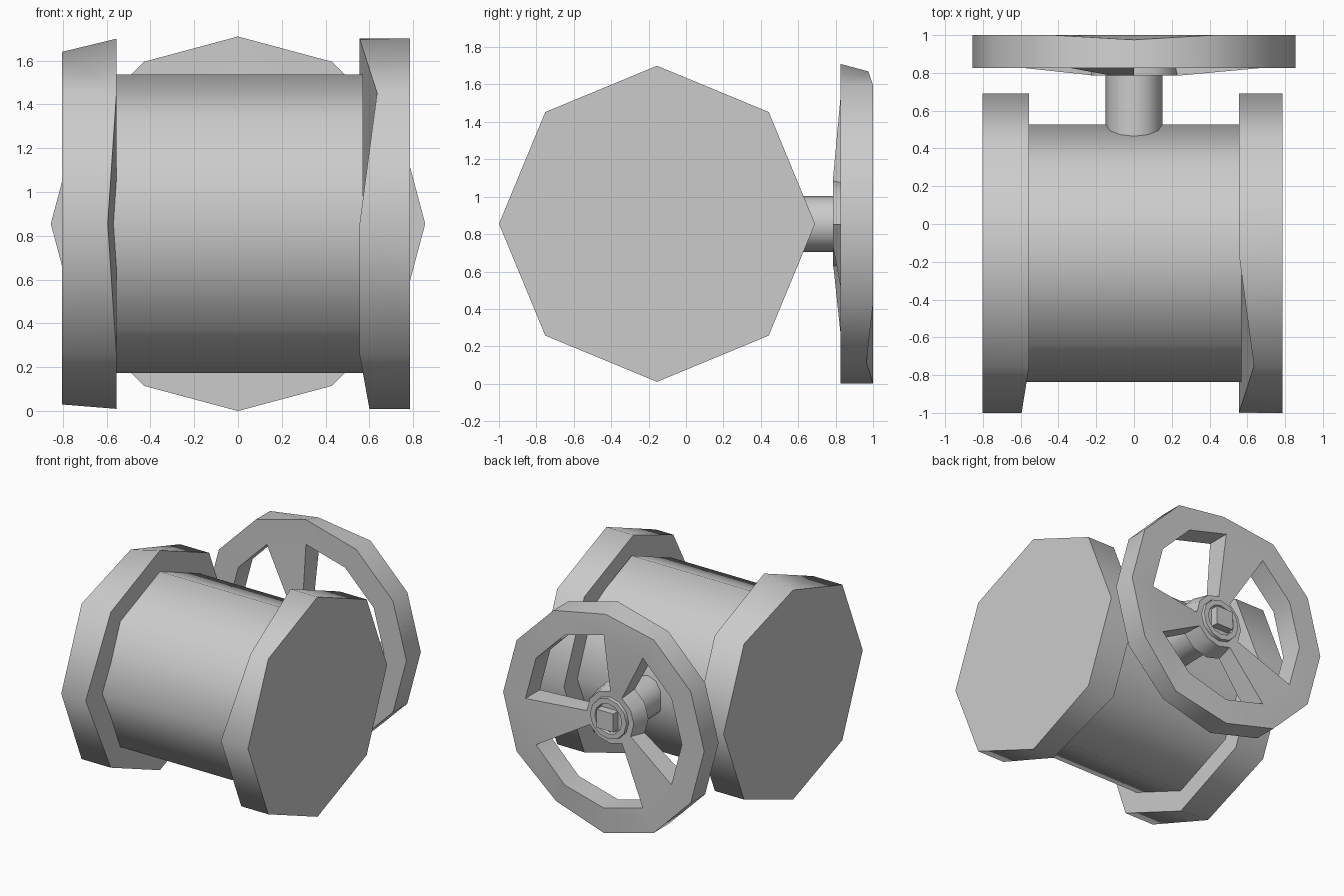
import bpy, bmesh
from math import sin, cos, pi, radians
from mathutils import Vector, Matrix

cube = bpy.data.objects.get("Cube")
if cube:
    bpy.data.objects.remove(cube, do_unlink=True)

metal = bpy.data.materials.new("cast_grey")
metal.use_nodes = True
GREY = (0.6, 0.6, 0.6, 1)
metal.diffuse_color = GREY
metal.node_tree.nodes["Principled BSDF"].inputs["Base Color"].default_value = GREY

MID_Y, MID_Z = -0.155, 0.855


def finish(name, bm, smooth=50):
    bmesh.ops.recalc_face_normals(bm, faces=bm.faces[:])
    mesh = bpy.data.meshes.new(name)
    bm.to_mesh(mesh)
    bm.free()
    mesh.materials.append(metal)
    obj = bpy.data.objects.new(name, mesh)
    bpy.context.collection.objects.link(obj)
    if smooth:
        bpy.ops.object.select_all(action='DESELECT')
        obj.select_set(True)
        bpy.context.view_layer.objects.active = obj
        bpy.ops.object.shade_smooth_by_angle(angle=radians(smooth))
    return obj


def loft(bm, rings):
    """Skin a list of vertex rings and return the side faces."""
    n = len(rings[0])
    for a, b in zip(rings, rings[1:]):
        for i in range(n):
            j = (i + 1) % n
            bm.faces.new((a[i], a[j], b[j], b[i]))


def ring_x(bm, x, r, n=8):
    return [bm.verts.new((x, MID_Y + r * cos(2 * pi * i / n), MID_Z + r * sin(2 * pi * i / n)))
            for i in range(n)]


def ring_y(bm, y, r, n=12, turn=0):
    return [bm.verts.new((r * cos(2 * pi * i / n + turn), y, MID_Z + r * sin(2 * pi * i / n + turn)))
            for i in range(n)]


def drum(name, x0, x1, r, tweak=None):
    bm = bmesh.new()
    a, b = ring_x(bm, x0, r), ring_x(bm, x1, r)
    if tweak:
        tweak(a, b)
    loft(bm, [a, b])
    for ring in (a, b):
        bm.faces.new(ring)
    return finish(name, bm)


def turned(name, profile, n=12, turn=0, smooth=35):
    """Closed solid along y from (y, radius) pairs."""
    bm = bmesh.new()
    rings = [ring_y(bm, y, r, n, turn) for y, r in profile]
    loft(bm, rings)
    bm.faces.new(rings[0])
    bm.faces.new(rings[-1])
    return finish(name, bm, smooth)


# Uneven worn corners of the end flanges
def wear_right(outer, inner):
    inner[4].co.x = -0.595
    outer[2].co.z = 1.64
    outer[6].co.z = 0.03


def wear_left(inner, outer):
    inner[3].co.x = 0.635
    inner[6].co.x = 0.60


# Valve body and end flanges
drum("body", -0.57, 0.57, 0.682)
drum("right_flange", -0.803, -0.555, 0.845, wear_right)
drum("left_flange", 0.555, 0.785, 0.845, wear_left)

# Stem joining the body to the handwheel
turned("stem", [(0.3, 0.15), (0.85, 0.15)], smooth=50)

# Handwheel: twelve sided rim with three dished, tapering spokes
bm = bmesh.new()
outer_f, outer_b = ring_y(bm, 0.825, 0.855), ring_y(bm, 1.0, 0.855)
inner_f, inner_b = ring_y(bm, 0.825, 0.665), ring_y(bm, 1.0, 0.665)
hub_f, hub_b = ring_y(bm, 0.785, 0.23), ring_y(bm, 0.92, 0.2)
outer_b[3].co.y, outer_b[3].co.z = 0.975, 1.67
outer_b[10].co.y = 0.965
loft(bm, [inner_f, outer_f, outer_b, inner_b])
for i in range(12):
    j = (i + 1) % 12
    if i % 4 == 3:
        bm.faces.new((inner_f[i], inner_f[j], hub_f[j], hub_f[i]))
        bm.faces.new((inner_b[i], inner_b[j], hub_b[j], hub_b[i]))
        for k in (i, j):
            bm.faces.new((inner_f[k], inner_b[k], hub_b[k], hub_f[k]))
    else:
        bm.faces.new((inner_f[i], inner_f[j], inner_b[j], inner_b[i]))
        bm.faces.new((hub_f[i], hub_f[j], hub_b[j], hub_b[i]))
bm.faces.new(hub_f)
bm.faces.new(hub_b)
finish("handwheel", bm, 35)

# Recessed boss and square nut at the hub
turned("hub_boss", [(0.9, 0.16), (0.945, 0.155), (0.945, 0.115), (0.925, 0.11)])
turned("stem_nut", [(0.9, 0.1), (0.985, 0.1)], n=4, turn=pi / 4, smooth=0)
